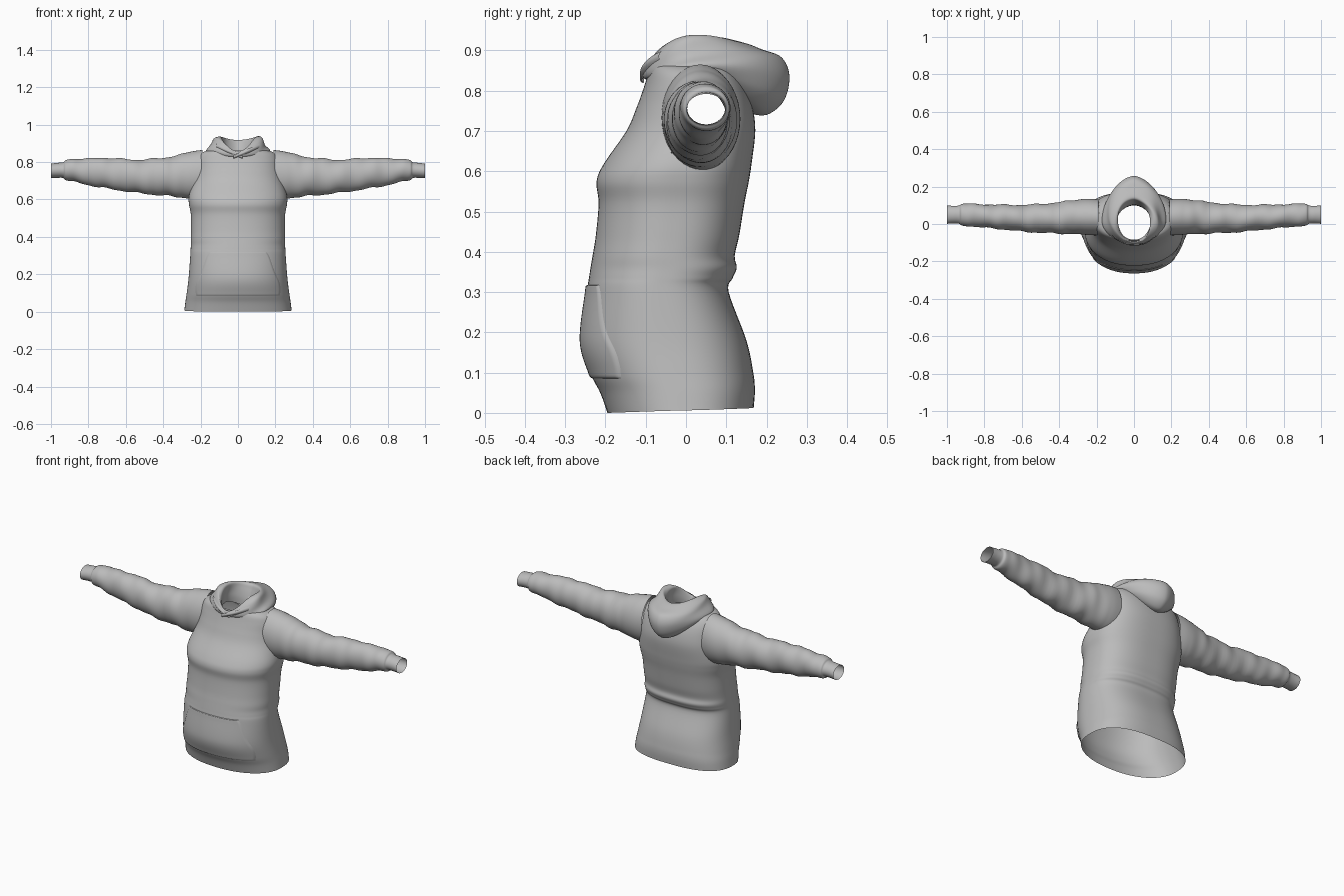
import bpy, bmesh, math
from mathutils import Vector

if "Cube" in bpy.data.objects:
    bpy.data.objects.remove(bpy.data.objects["Cube"])

grey = bpy.data.materials.new("plain grey cloth")
grey.diffuse_color = (0.5, 0.5, 0.5, 1)
grey.use_nodes = True
grey.node_tree.nodes["Principled BSDF"].inputs["Base Color"].default_value = grey.diffuse_color


def sample(table, t):
    """Smooth (Catmull-Rom) reading of a table of tuples at row number t."""
    n = len(table) - 1
    i = max(0, min(int(t), n - 1))
    u = t - i
    a, b, c, d = (table[max(0, min(n, i + k))] for k in (-1, 0, 1, 2))
    return [0.5 * (2 * q + (r - p) * u + (2 * p - 5 * q + 4 * r - s) * u * u
            + (3 * q - p - 3 * r + s) * u ** 3) for p, q, r, s in zip(a, b, c, d)]


def sheet(name, point, rows, cols, closed=True, drop=None, angle=50):
    """Cloth sheet from point(u, v), u and v in 0..1; drop() removes faces."""
    bm = bmesh.new()
    n = cols if closed else cols + 1
    g = [[bm.verts.new(point(r / rows, c / cols)) for c in range(n)] for r in range(rows + 1)]
    for r in range(rows):
        for c in range(cols):
            k = (c + 1) % n
            bm.faces.new((g[r][c], g[r][k], g[r + 1][k], g[r + 1][c]))
    if drop:
        bmesh.ops.delete(bm, geom=[f for f in bm.faces if drop(f.calc_center_median())],
                         context='FACES')
    me = bpy.data.meshes.new(name)
    bm.to_mesh(me)
    bm.free()
    me.materials.append(grey)
    ob = bpy.data.objects.new(name, me)
    bpy.context.collection.objects.link(ob)
    bpy.ops.object.select_all(action='DESELECT')
    ob.select_set(True)
    bpy.context.view_layer.objects.active = ob
    bpy.ops.object.shade_smooth_by_angle(angle=math.radians(angle))
    return ob


def spow(v, e):
    return math.copysign(abs(v) ** e, v)


# Torso rows: height, front y, back y, half width
TORSO = [(0.0, -.195, .168, .287), (.05, -.213, .171, .281), (.10, -.238, .167, .274),
         (.18, -.259, .150, .264), (.30, -.246, .106, .255), (.335, -.241, .116, .253),
         (.36, -.237, .126, .252), (.39, -.232, .121, .252), (.44, -.224, .132, .251),
         (.52, -.217, .145, .252), (.575, -.222, .156, .262), (.62, -.203, .163, .262),
         (.70, -.148, .172, .240), (.76, -.122, .165, .228), (.81, -.104, .148, .220),
         (.845, -.094, .128, .200), (.862, -.090, .115, .155), (.85, -.086, .105, .105)]


def torso_at(t, ang, out=0.0):
    z, yf, yb, hw = sample(TORSO, t)
    s, c = math.sin(ang), math.cos(ang)
    box = 2 / 2.2 if s < 0 else 2 / 2.6
    mid, half = (yf + yb) / 2, (yb - yf) / 2
    lift = 0.012 * max(0, 1 - t / 2) * (0.5 + 0.5 * s)   # hem rides up at the back
    return Vector((spow(c, box) * (hw + out), mid + spow(s, box) * (half + out), z + lift))


# Sleeve rows: x, centre y, centre z, half depth, half height
SLEEVE = [(.19, .035, .733, .096, .132), (.24, .038, .730, .097, .128), (.30, .038, .727, .093, .117),
          (.40, .033, .722, .084, .101), (.55, .030, .725, .074, .088), (.70, .037, .741, .066, .082),
          (.80, .043, .748, .062, .071), (.88, .048, .757, .060, .061), (.92, .050, .757, .058, .054),
          (.935, .050, .757, .049, .042), (.965, .050, .756, .047, .040), (1.0, .050, .753, .049, .039)]


def in_armhole(p):
    return abs(p.x) > .19 and ((p.y - .037) / .088) ** 2 + ((p.z - .731) / .12) ** 2 < 1


sheet("torso", lambda u, v: torso_at(u * (len(TORSO) - 1), v * math.tau), 102, 96, drop=in_armhole)


# Sleeves with shallow slanted creases, ending in narrow cuffs
def sleeve_point(side):
    def point(u, v):
        x, y, z, ry, rz = sample(SLEEVE, u * (len(SLEEVE) - 1))
        a = v * math.tau * side
        fade = max(0, min(1, (x - .26) / .1, (.93 - x) / .05))
        k = 1 + fade * (.035 * math.sin(x * 38 + 2 * a) + .02 * math.sin(x * 75 - a))
        return Vector((side * x, y + math.cos(a) * ry * k, z + math.sin(a) * rz * k))
    return point


for side, label in ((1, "left"), (-1, "right")):
    sheet(label + "_sleeve", sleeve_point(side), 88, 40)


# Front pouch pocket lying on the belly, with curved slanted openings
POCKET = [(1.75, 52), (2.3, 55), (2.8, 54), (3.4, 45), (4.0, 38), (4.3, 35)]


def pocket_point(u, v):
    t, half = sample(POCKET, u * (len(POCKET) - 1))
    edge = min(u, 1 - u, v, 1 - v)
    return torso_at(t, math.radians(-90 + half * (2 * v - 1)), .001 + .004 * min(1, edge * 30))


sheet("pouch_pocket", pocket_point, 40, 60, closed=False)


# Hood rows, from the neck over the rim and down the outside:
# half width, front y, back y, front z, side z, back z
HOOD = [(.092, -.084, .100, .815, .835, .800), (.088, -.088, .105, .830, .880, .840),
        (.090, -.094, .122, .850, .922, .890), (.103, -.100, .140, .858, .937, .918),
        (.128, -.105, .190, .855, .925, .902), (.152, -.108, .238, .848, .892, .882),
        (.166, -.108, .257, .838, .866, .835), (.162, -.104, .243, .830, .850, .775),
        (.146, -.097, .200, .828, .845, .740), (.125, -.088, .150, .830, .845, .745)]


def hood_point(u, v):
    hw, yf, yb, zf, zs, zb = sample(HOOD, u * (len(HOOD) - 1))
    a = v * math.tau
    s, c = math.sin(a), math.cos(a)
    y = .02 + (s * (yb - .02) if s > 0 else -s * (yf - .02))
    x = hw * spow(c, 1.2 if s > 0 else 1.0)
    z = zs + ((zb - zs) * s ** 1.8 if s > 0 else (zf - zs) * (-s) ** 2.5)
    fold = .006 * math.sin(u * 20 + 3 * a) * math.sin(u * math.pi) * c * c
    return Vector((x + fold, y, z + fold * .5))


sheet("hood", hood_point, 54, 72)


# Crossed front edges of the hood, forming the V under the chin
def lapel_point(side):
    def point(u, v):
        x = -.115 + .14 * u
        z = .885 - .058 * u - .028 * (v - .5) * (1 - .4 * u)
        y = -.107 + 2.6 * max(0, -x - .02) ** 2 * 2 - .007 * math.sin(v * math.pi) + (.003 if side > 0 else 0)
        return Vector((side * x, y, z))
    return point


for side, label in ((1, "right"), (-1, "left")):
    sheet(label + "_hood_edge", lapel_point(side), 16, 8, closed=False)
